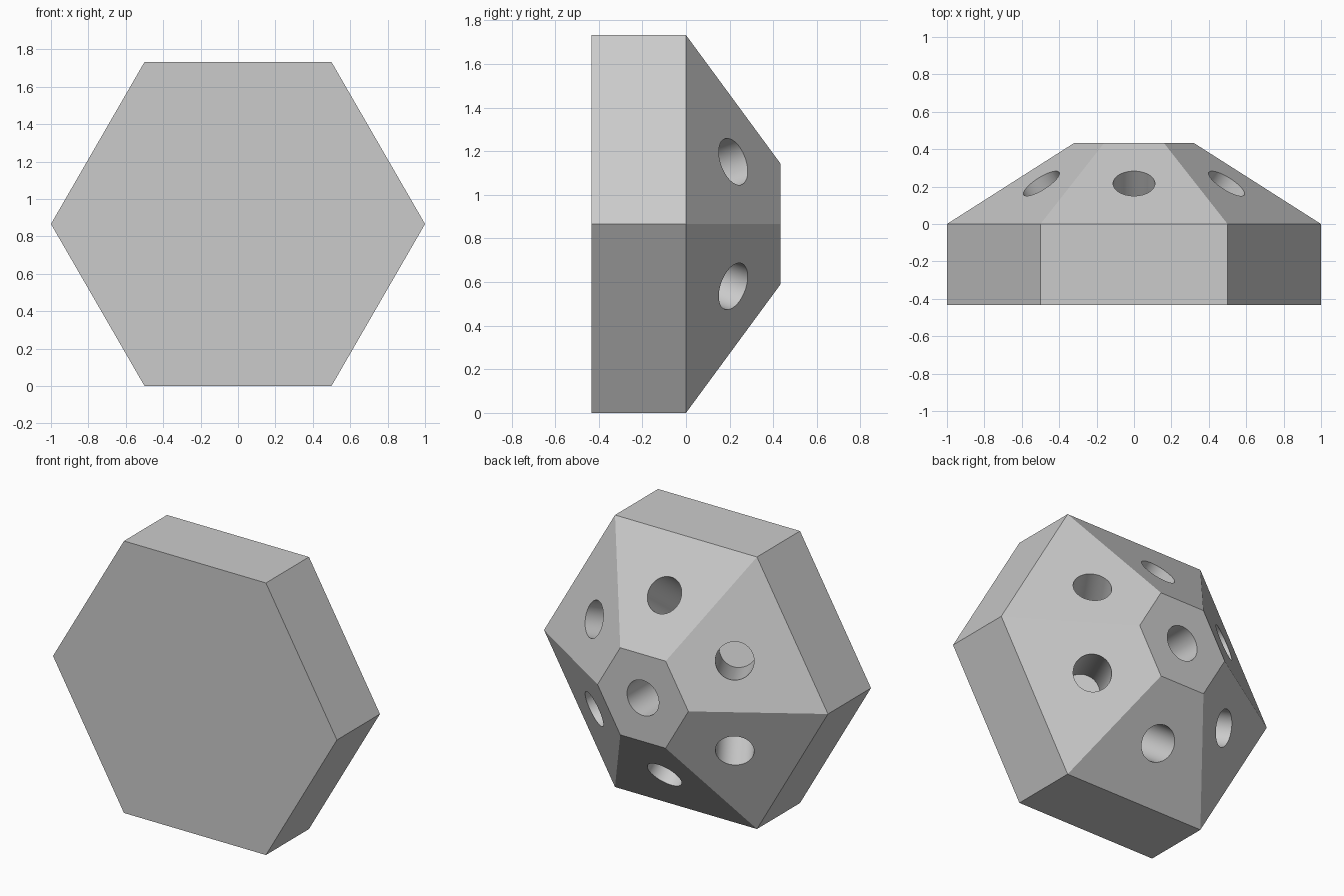
import bpy, bmesh
from math import sin, cos, radians
from mathutils import Vector, Matrix

if "Cube" in bpy.data.objects:
    bpy.data.objects.remove(bpy.data.objects["Cube"])

MID = cos(radians(30))      # height of the hexagon's centre
HALF = 0.433                # half thickness
TIP = 0.32                  # corner radius of the small back face
HOLE_R, HOLE_DEPTH, LIP = 0.112, 0.54, 0.06

grey = bpy.data.materials.new("light grey")
grey.use_nodes = True
grey.diffuse_color = (0.6, 0.6, 0.6, 1)
grey.node_tree.nodes["Principled BSDF"].inputs["Base Color"].default_value = (0.6, 0.6, 0.6, 1)


def make_object(name, bm):
    bmesh.ops.recalc_face_normals(bm, faces=bm.faces)
    mesh = bpy.data.meshes.new(name)
    bm.to_mesh(mesh)
    bm.free()
    mesh.materials.append(grey)
    obj = bpy.data.objects.new(name, mesh)
    bpy.context.collection.objects.link(obj)
    return obj


# Body: hexagonal prism at the front, tapering to a small hexagon at the back
bm = bmesh.new()
rings = []
for y, radius in ((-HALF, 1), (0, 1), (HALF, TIP)):
    rings.append([bm.verts.new((radius * cos(radians(60 * i)), y,
                                MID + radius * sin(radians(60 * i)))) for i in range(6)])
for a, b in zip(rings, rings[1:]):
    for i in range(6):
        j = (i + 1) % 6
        bm.faces.new((a[i], a[j], b[j], b[i]))
bm.faces.new(rings[0])
bm.faces.new(rings[2])
body = make_object("hexagonal_block", bm)

# Drills: one square to each sloping face and one in the back face
bm = bmesh.new()


def add_drill(point, normal):
    length = HOLE_DEPTH + LIP
    centre = point + normal * (LIP - length / 2)
    turn = normal.to_track_quat('Z', 'Y').to_matrix().to_4x4()
    bmesh.ops.create_cone(bm, cap_ends=True, segments=48, radius1=HOLE_R, radius2=HOLE_R,
                          depth=length, matrix=Matrix.Translation(centre) @ turn)


add_drill(Vector((0, HALF, MID)), Vector((0, 1, 0)))
for i in range(6):
    angle = radians(30 + 60 * i)
    out = Vector((cos(angle), 0, sin(angle)))
    point = out * MID * (1 + TIP) / 2 + Vector((0, HALF / 2, MID))
    normal = (out * HALF + Vector((0, MID * (1 - TIP), 0))).normalized()
    add_drill(point, normal)
drills = make_object("hole_drills", bm)
drills.hide_render = True

# Cut the holes and drop the helper
cut = body.modifiers.new("holes", 'BOOLEAN')
cut.operation = 'DIFFERENCE'
cut.solver = 'EXACT'
cut.object = drills
bpy.ops.object.select_all(action='DESELECT')
bpy.context.view_layer.objects.active = body
body.select_set(True)
bpy.ops.object.modifier_apply(modifier=cut.name)
bpy.data.objects.remove(drills)
bpy.ops.object.shade_smooth_by_angle(angle=radians(20))
